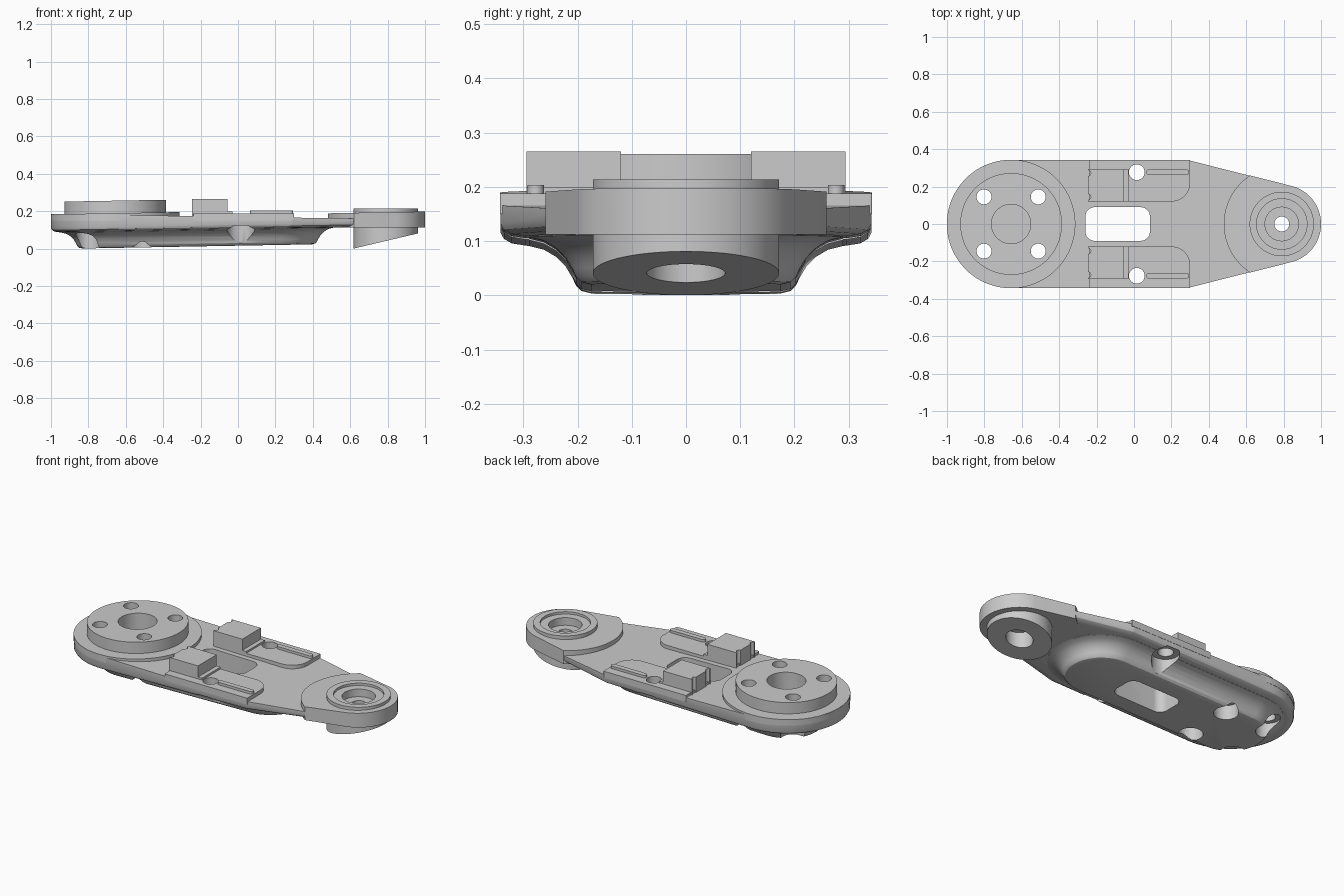
import bpy, bmesh, math

cube = bpy.data.objects.get("Cube")
if cube:
    bpy.data.objects.remove(cube, do_unlink=True)

metal = bpy.data.materials.new("grey_metal")
metal.use_nodes = True
GREY = (0.6, 0.6, 0.6, 1)
metal.diffuse_color = GREY
metal.node_tree.nodes["Principled BSDF"].inputs["Base Color"].default_value = GREY


def loft(name, circles, levels, n=96):
    """Hull outline around circles (x, y, r), stacked by levels (inset, z at x=0, x slope)."""
    bm = bmesh.new()
    rings = []
    for inset, z, slope in levels:
        ring = []
        for i in range(n):
            a = 2 * math.pi * (i + 0.5) / n
            u, v = math.cos(a), math.sin(a)
            cx, cy, r = max(circles, key=lambda c: c[0] * u + c[1] * v + c[2])
            x, y = cx + (r - inset) * u, cy + (r - inset) * v
            ring.append(bm.verts.new((x, y, z + slope * x)))
        rings.append(ring)
    for low, high in zip(rings, rings[1:]):
        for i in range(n):
            j = (i + 1) % n
            bm.faces.new((low[i], low[j], high[j], high[i]))
    bm.faces.new(rings[0][::-1])
    bm.faces.new(rings[-1])
    bm.normal_update()
    return add_object(name, bm)


def add_object(name, bm):
    mesh = bpy.data.meshes.new(name)
    bm.to_mesh(mesh)
    bm.free()
    mesh.materials.append(metal)
    ob = bpy.data.objects.new(name, mesh)
    bpy.context.scene.collection.objects.link(ob)
    return ob


def disc(name, x, y, r, low, high, slope=0.0, n=64):
    return loft(name, [(x, y, r)], [(0, low, 0), (0, high, slope)], n)


def box(name, x0, x1, y0, y1, z0, z1):
    bm = bmesh.new()
    bmesh.ops.create_cube(bm, size=1)
    for v in bm.verts:
        v.co = (x1 if v.co.x > 0 else x0, y1 if v.co.y > 0 else y0, z1 if v.co.z > 0 else z0)
    return add_object(name, bm)


def combine(target, tool, operation="DIFFERENCE"):
    mod = target.modifiers.new("cut", "BOOLEAN")
    mod.operation, mod.solver, mod.object = operation, "EXACT", tool
    bpy.context.view_layer.objects.active = target
    bpy.ops.object.modifier_apply(modifier=mod.name)


def remove(tools):
    for t in tools:
        bpy.data.objects.remove(t, do_unlink=True)


TILT = 0.018
HUB, END = -0.657, 0.79
outline = [(HUB, 0, 0.342), (0.28, 0.282, 0.06), (0.28, -0.282, 0.06), (END, 0, 0.208)]

# Main plate with a rounded lower rim
body = loft("arm_body", outline, [
    (0.045, 0.104, TILT), (0.02, 0.108, TILT), (0.006, 0.116, TILT),
    (0, 0.127, TILT), (0, 0.17, -0.015)], 192)

# Belly with flared walls
belly = loft("belly", [(HUB, 0, 0.29), (0.22, 0, 0.29)], [
    (0.115, 0.0155, TILT), (0.097, 0.02, TILT), (0.087, 0.03, TILT), (0.08, 0.045, TILT),
    (0.068, 0.065, TILT), (0.05, 0.083, TILT), (0.028, 0.096, TILT),
    (0, 0.103, TILT), (0, 0.13, TILT)], 128)
combine(body, belly, "UNION")
remove([belly])

# Large round hub
flange = disc("hub_flange", HUB, 0, 0.3435, 0.15, 0.201, TILT, 96)
hub = disc("hub_disc", HUB, 0, 0.272, 0.16, 0.268, TILT, 96)

# Small end with its pad, ring and slanted lower boss
pad_outline = [(x, y, r + 0.002) for x, y, r in outline]
end_pad = loft("end_pad", pad_outline, [(0, 0.112, 0), (0, 0.18, TILT)], 192)
limit = disc("pad_limit", END, 0, 0.31, 0, 0.5, n=96)
combine(end_pad, limit, "INTERSECT")
remove([limit])
end_ring = disc("end_ring", END, 0, 0.172, 0.16, 0.214)
end_boss = loft("end_boss", [(END, 0, 0.172)], [(0, -0.145, 0.235), (0, 0.15, 0)], 64)

# Raised pads, stop blocks, lips and guide ridges on both sides
pads, blocks, extras = [], [], []
for s, side in ((1, "left"), (-1, "right")):
    pads.append(loft("side_pad_" + side, [
        (-0.236, s * 0.124, 0.004), (0.2, s * 0.22, 0.1),
        (0.296, s * 0.3395, 0.004), (-0.236, s * 0.3395, 0.004)],
        [(0, 0.15, 0), (0, 0.188, 0)]))
    y0, y1 = sorted((s * 0.12, s * 0.294))
    blocks.append(box("stop_block_" + side, -0.245, -0.056, y0, y1, 0.16, 0.265))
    extras.append(box("block_lip_" + side, -0.056, -0.03, y0, y1, 0.16, 0.199))
    extras.append(loft("guide_ridge_" + side, [(0.08, s * 0.277, 0.015), (0.28, s * 0.277, 0.015)],
                       [(0, 0.17, 0), (0, 0.203, 0)], 32))

# Four hub bolt holes with wider pockets underneath
for sx in (-1, 1):
    for sy in (-1, 1):
        x, y = HUB + sx * 0.145, sy * 0.145
        pocket = disc("pocket", x, y, 0.066, -0.1, 0.09, n=40)
        hole = disc("hole", x, y, 0.04, -0.1, 0.5, n=40)
        combine(body, pocket)
        for part in (body, flange, hub):
            combine(part, hole)
        remove([pocket, hole])

# Blind bore in the hub
bore = disc("bore", HUB, 0, 0.105, 0.145, 0.5)
for part in (body, flange, hub):
    combine(part, bore)
remove([bore])

# Side holes with spot faces, and relief notches behind the blocks
for s, pad, block in zip((1, -1), pads, blocks):
    hole = disc("hole", 0.015, s * 0.277, 0.042, -0.1, 0.5, n=40)
    spot = disc("spot", 0.015, s * 0.277, 0.075, -0.1, 0.123, n=48)
    combine(body, spot)
    combine(body, hole)
    combine(pad, hole)
    remove([hole, spot])
    for y in (0.145, 0.272):
        notch = disc("notch", -0.247, s * y, 0.016, 0.1, 0.5, n=24)
        combine(block, notch)
        remove([notch])

# Rounded window through the middle
window = loft("window", [(x, y, 0.05) for x in (-0.21, 0.035) for y in (-0.04, 0.04)],
              [(0, -0.1, 0), (0, 0.5, 0)], 64)
combine(body, window)
remove([window])

# Stepped bore through the small end
for r, low, high in ((0.135, 0.2, 0.5), (0.09, 0.155, 0.5), (0.04, -0.1, 0.5), (0.072, -0.1, 0.12)):
    bore = disc("bore", END, 0, r, low, high)
    for part in (body, end_pad, end_ring, end_boss):
        combine(part, bore)
    remove([bore])

# Smooth curved walls, keep edges crisp
parts = [body, flange, hub, end_pad, end_ring, end_boss] + pads + blocks + extras
for part in parts:
    bpy.ops.object.select_all(action="DESELECT")
    part.select_set(True)
    bpy.context.view_layer.objects.active = part
    bpy.ops.object.shade_smooth_by_angle(angle=math.radians(30))
